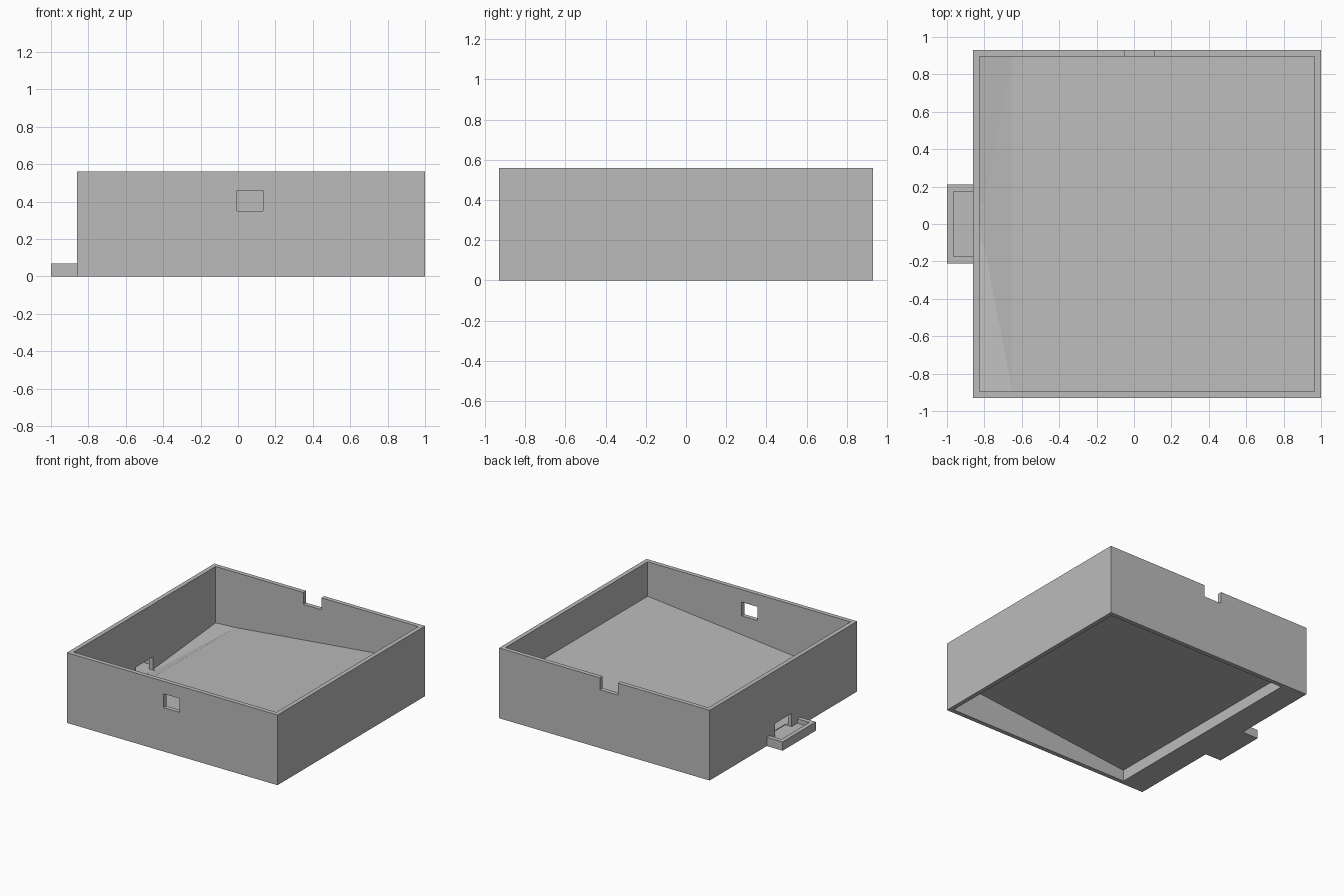
import bpy, bmesh

default = bpy.data.objects.get("Cube")
if default:
    bpy.data.objects.remove(default, do_unlink=True)

grey = bpy.data.materials.new("plain_grey")
grey.use_nodes = True
colour = (0.5, 0.5, 0.5, 1)
grey.diffuse_color = colour
grey.node_tree.nodes["Principled BSDF"].inputs["Base Color"].default_value = colour


def solid(name, points):
    """Convex solid wrapped around a set of points."""
    bm = bmesh.new()
    for p in points:
        bm.verts.new(p)
    bmesh.ops.convex_hull(bm, input=bm.verts)
    bmesh.ops.dissolve_limit(bm, angle_limit=0.001, verts=bm.verts, edges=bm.edges)
    bmesh.ops.recalc_face_normals(bm, faces=bm.faces)
    mesh = bpy.data.meshes.new(name)
    bm.to_mesh(mesh)
    bm.free()
    mesh.materials.append(grey)
    obj = bpy.data.objects.new(name, mesh)
    bpy.context.collection.objects.link(obj)
    return obj


def box(name, xs, ys, zs):
    return solid(name, [(x, y, z) for x in xs for y in ys for z in zs])


def prism(name, profile, half):
    """Side profile (x, z) stretched across the width."""
    return solid(name, [(x, y, z) for x, z in profile for y in (-half, half)])


def cut(target, cutter):
    mod = target.modifiers.new("cut", "BOOLEAN")
    mod.operation = "DIFFERENCE"
    mod.solver = "EXACT"
    mod.object = cutter
    bpy.context.view_layer.objects.active = target
    bpy.ops.object.modifier_apply(modifier=mod.name)
    bpy.data.objects.remove(cutter, do_unlink=True)


LEFT, RIGHT, HALF, TOP = -0.86, 1.0, 0.93, 0.56
WALL = 0.035
IN_L, IN_R, IN_Y = LEFT + WALL, RIGHT - WALL, HALF - WALL
CREASE = -0.65

# Open box with a floor that slopes down to one side
body = box("open_box", (LEFT, RIGHT), (-HALF, HALF), (0, TOP))
cut(body, prism("interior", [(IN_L, 0.11), (CREASE, 0.12), (IN_R, 0.285),
                             (IN_R, 0.8), (IN_L, 0.8)], IN_Y))

# Gutter falling from both ends towards the doorway
ends = [(x, s * IN_Y, z) for s in (-1, 1)
        for x, z in ((IN_L, 0.11), (CREASE, 0.12), (IN_L, 0.4), (CREASE, 0.4))]
cut(body, solid("gutter", ends + [(IN_L, 0, 0.03)]))

# Hollow beneath the sloping floor
cut(body, prism("underside", [(CREASE, -0.1), (CREASE, 0.09),
                              (IN_R, 0.255), (IN_R, -0.1)], IN_Y))

# Doorway, front window and rear rim notch
cut(body, box("doorway", (LEFT - 0.1, IN_L + 0.02), (-0.105, 0.105), (WALL, 0.14)))
cut(body, box("window", (-0.005, 0.135), (-1.1, -0.85), (0.35, 0.46)))
cut(body, box("notch", (-0.05, 0.11), (0.85, 1.1), (0.465, 0.8)))

# Collecting tray outside the doorway
tray = box("collecting_tray", (-1, LEFT), (-0.21, 0.21), (0, 0.07))
cut(tray, box("tray_pocket", (-1 + WALL, LEFT + 0.1), (-0.175, 0.175), (WALL, 0.2)))
